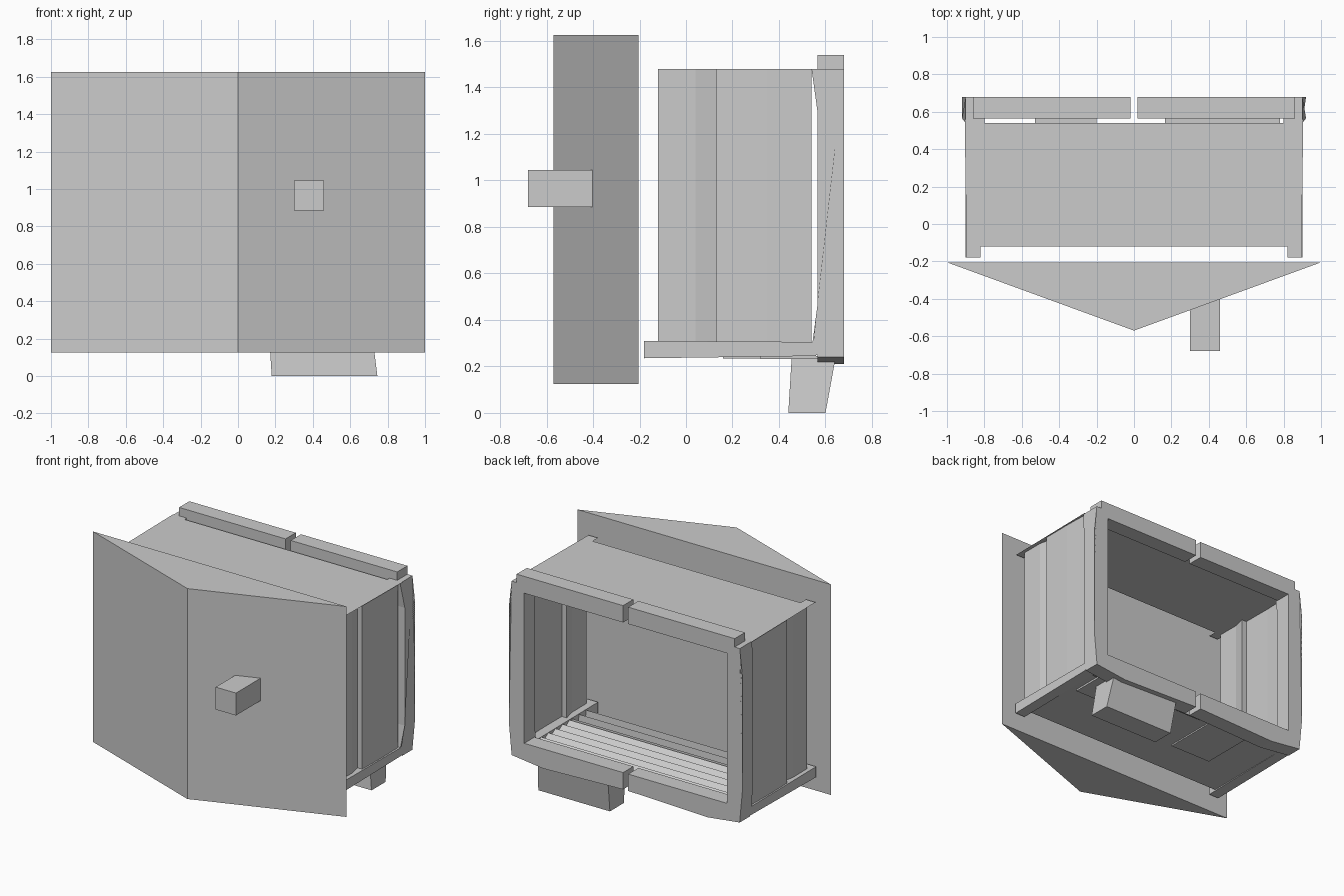
import bpy, bmesh
from mathutils import Vector

if "Cube" in bpy.data.objects:
    bpy.data.objects.remove(bpy.data.objects["Cube"])


def finish(name, bm):
    bmesh.ops.recalc_face_normals(bm, faces=bm.faces)
    me = bpy.data.meshes.new(name)
    bm.to_mesh(me)
    bm.free()
    ob = bpy.data.objects.new(name, me)
    bpy.context.collection.objects.link(ob)
    return ob


def prism(name, pts, axis, a, b, solid=True):
    """Extrude a 2D profile along an axis from a to b (open sheet if not solid)."""
    def place(p, t):
        p = list(p)
        p.insert("xyz".index(axis), t)
        return p
    bm = bmesh.new()
    lo = [bm.verts.new(place(p, a)) for p in pts]
    hi = [bm.verts.new(place(p, b)) for p in pts]
    n = len(pts)
    for i in range(n if solid else n - 1):
        j = (i + 1) % n
        bm.faces.new((lo[i], lo[j], hi[j], hi[i]))
    if solid:
        bm.faces.new(lo)
        bm.faces.new(hi)
    return finish(name, bm)


def sheet(name, pts, z):
    bm = bmesh.new()
    bm.faces.new([bm.verts.new((x, y, z)) for x, y in pts])
    return finish(name, bm)


def box(name, x0, x1, y0, y1, z0, z1):
    return prism(name, [(x0, y0), (x1, y0), (x1, y1), (x0, y1)], "z", z0, z1)


def mirrored(ob):
    ob.modifiers.new("mirror", "MIRROR")
    return ob


# Wedge-shaped door with its handle
prism("front_door", [(-1, -.205), (0, -.57), (1, -.205)], "z", .125, 1.625)
box("door_handle", .30, .46, -.68, -.40, .885, 1.045)

# Thin roof with small front tabs at the corners
half = [(.81, .54), (.81, .56), (.905, .56), (.895, -.18), (.82, -.18), (.82, -.12)]
sheet("roof", half + [(-x, y) for x, y in reversed(half)], 1.48)

# Folded sheet side walls, stepping outward behind the groove
mirrored(prism("side_wall", [(.87, -.12), (.87, .04), (.85, .13), (.888, .13),
                             (.89, .35), (.885, .54)], "z", .30, 1.48, False))

# Lower side rails
mirrored(prism("bottom_rail", [(-.18, .235), (.56, .245), (.56, .305), (-.18, .31)],
               "x", .82, .90))

# Rear frame: slightly bowed posts, split top and bottom bars
post = mirrored(prism("frame_post", [(.68, .25), (.68, .46), (.68, 1.30), (.68, 1.48),
                                     (.54, 1.48), (.565, 1.30), (.565, .46),
                                     (.545, .31), (.545, .25)], "x", .80, .90))
for v in post.data.vertices:
    if v.co.x > .85 and .4 < v.co.z < 1.4:
        v.co.x = .92
mirrored(box("frame_top_bar", .02, .86, .565, .68, 1.42, 1.54))
mirrored(prism("frame_bottom_bar", [(.02, .23), (.65, .21), (.90, .24), (.90, .35),
                                    (.02, .35)], "y", .565, .68))

# Floor plate with reinforcing panels underneath
sheet("floor_plate", [(-.86, -.12), (.86, -.12), (.86, .54), (-.86, .54)], .245)
box("floor_panel_left", -.53, -.20, .16, .57, .235, .245)
box("floor_panel_right", .18, .78, .32, .60, .232, .245)

# Sloping floor slats, the front ones facing the other way
for i in range(8):
    y = -.10 + i * .08
    if i < 3:
        pts = [(y, .255), (y + .055, .305), (y + .06, .25)]
    else:
        pts = [(y, .25), (y, .305), (y + .075, .255)]
    prism("floor_slat", pts, "x", -.85, .85, False)

# Tapered foot, on one side only
foot_bm = bmesh.new()
bmesh.ops.create_cube(foot_bm, size=1)
for v in foot_bm.verts:
    right, back, up = (c > 0 for c in v.co)
    x = (.715 if up else .745) if right else (.165 if up else .18)
    y = (.645 if up else .60) if back else (.455 if up else .44)
    v.co = Vector((x, y, .245 if up else 0))
finish("foot", foot_bm)
